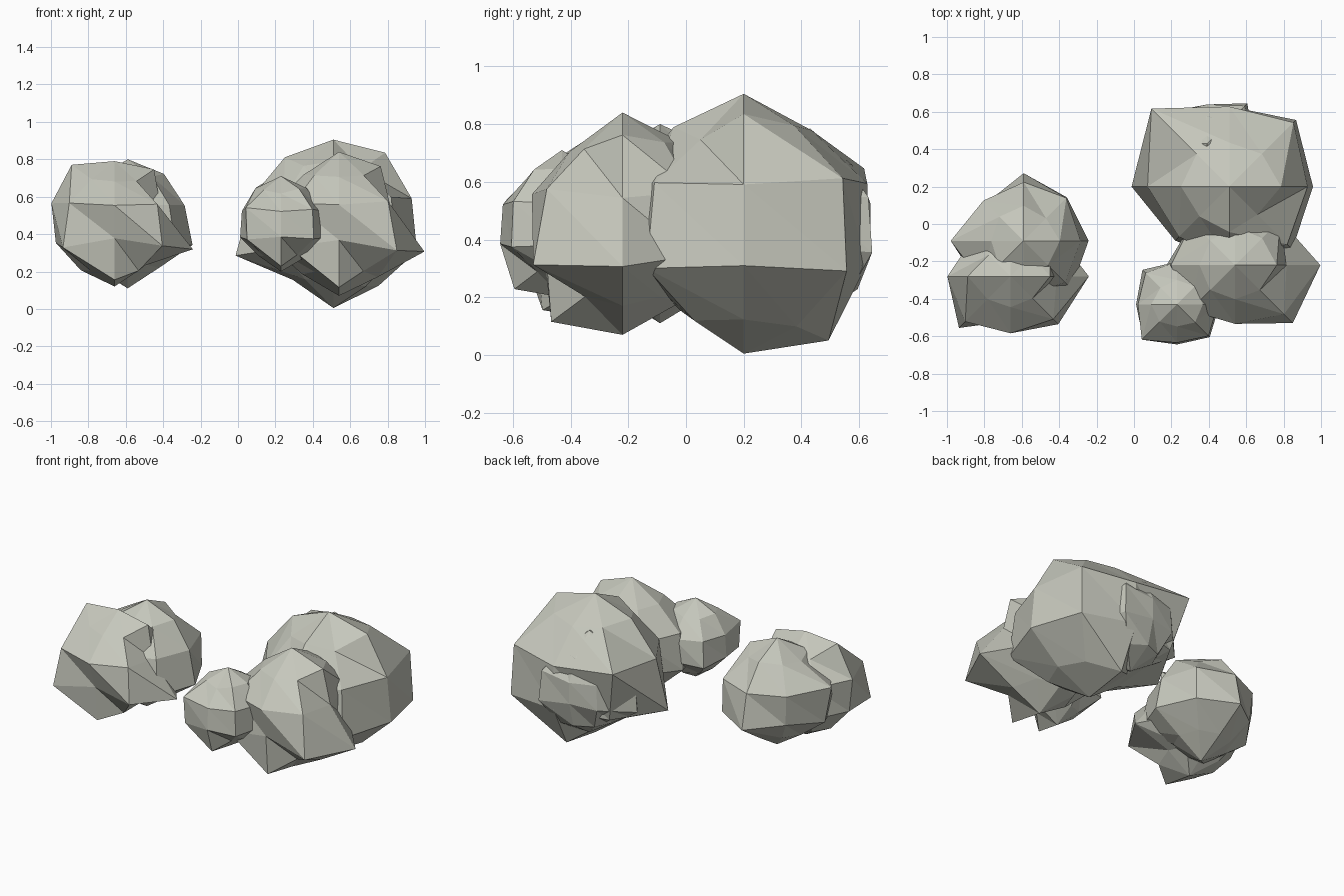
import bpy, bmesh, math, random
from mathutils import Vector

if "Cube" in bpy.data.objects:
    bpy.data.objects.remove(bpy.data.objects["Cube"], do_unlink=True)

random.seed(4)
SIDES = 8
MIDDLE = 0.455  # shared height of all boulder centres

# Stone colour
stone = bpy.data.materials.new("pale_stone")
stone.use_nodes = True
colour = (0.56, 0.57, 0.50, 1)
stone.diffuse_color = colour
shader = stone.node_tree.nodes["Principled BSDF"]
shader.inputs["Base Color"].default_value = colour
shader.inputs["Roughness"].default_value = 0.9


def cap_ring(size, special):
    """Slightly uneven ring near a pole, with chosen bulges."""
    return [special.get(i, size * random.uniform(0.80, 0.93)) for i in range(SIDES)]


def boulder(name, x, y, size, upper, lower, top={}, bottom={}):
    """Faceted ball: each ring lists its distance from the centre, starting at +x."""
    rings = [cap_ring(size, top), upper, lower, cap_ring(size, bottom)]
    bm = bmesh.new()
    loops = []
    for r, ring in enumerate(rings):
        polar = math.pi * (r + 1) / (len(rings) + 1)
        loop = []
        for i, dist in enumerate(ring):
            turn = math.tau * i / SIDES
            loop.append(bm.verts.new(dist * Vector((
                math.sin(polar) * math.cos(turn),
                math.sin(polar) * math.sin(turn),
                math.cos(polar)))))
        loops.append(loop)
    north = bm.verts.new((0, 0, size))
    south = bm.verts.new((0, 0, -size))
    for i in range(SIDES):
        j = (i + 1) % SIDES
        bm.faces.new((north, loops[0][i], loops[0][j]))
        bm.faces.new((south, loops[-1][j], loops[-1][i]))
        for a, b in zip(loops, loops[1:]):
            bm.faces.new((a[i], b[i], b[j]))
            bm.faces.new((a[i], b[j], a[j]))
    bmesh.ops.recalc_face_normals(bm, faces=bm.faces[:])
    mesh = bpy.data.meshes.new(name)
    bm.to_mesh(mesh)
    bm.free()
    mesh.materials.append(stone)
    obj = bpy.data.objects.new(name, mesh)
    obj.location = (x, y, MIDDLE)
    bpy.context.collection.objects.link(obj)


# Left cluster
boulder("large_boulder", .51, .20, .45,
        upper=[.44, .51, .45, .62, .46, .40, .42, .46],
        lower=[.47, .53, .45, .50, .55, .43, .42, .50],
        top={0: .47, 1: .42, 2: .40, 3: .42, 4: .44, 7: .36},
        bottom={0: .41, 1: .44, 2: .50})
boulder("front_boulder", .54, -.22, .385,
        upper=[.29, .36, .34, .34, .36, .36, .33, .39],
        lower=[.48, .36, .34, .34, .385, .40, .28, .46],
        top={0: .38, 5: .32, 6: .31, 7: .32}, bottom={6: .42})
boulder("small_boulder", .23, -.43, .255,
        upper=[.23, .24, .24, .25, .22, .28, .215, .25],
        lower=[.24, .24, .24, .275, .23, .27, .225, .26],
        top={6: .20}, bottom={6: .28})
boulder("back_boulder", .39, .43, .33,
        upper=[.27, .30, .22, .25, .34, .30, .30, .30],
        lower=[.27, .32, .22, .26, .36, .30, .30, .30],
        top={1: .27, 2: .25, 3: .25}, bottom={1: .31, 2: .28})

# Right cluster
boulder("right_front_boulder", -.66, -.28, .335,
        upper=[.26, .31, .30, .30, .355, .36, .32, .34],
        lower=[.44, .35, .30, .32, .33, .41, .25, .38],
        top={0: .36, 4: .39, 6: .28}, bottom={6: .37})
boulder("right_back_boulder", -.59, -.09, .345,
        upper=[.32, .34, .33, .32, .41, .33, .31, .33],
        lower=[.365, .345, .38, .30, .36, .35, .32, .38],
        top={0: .33})
